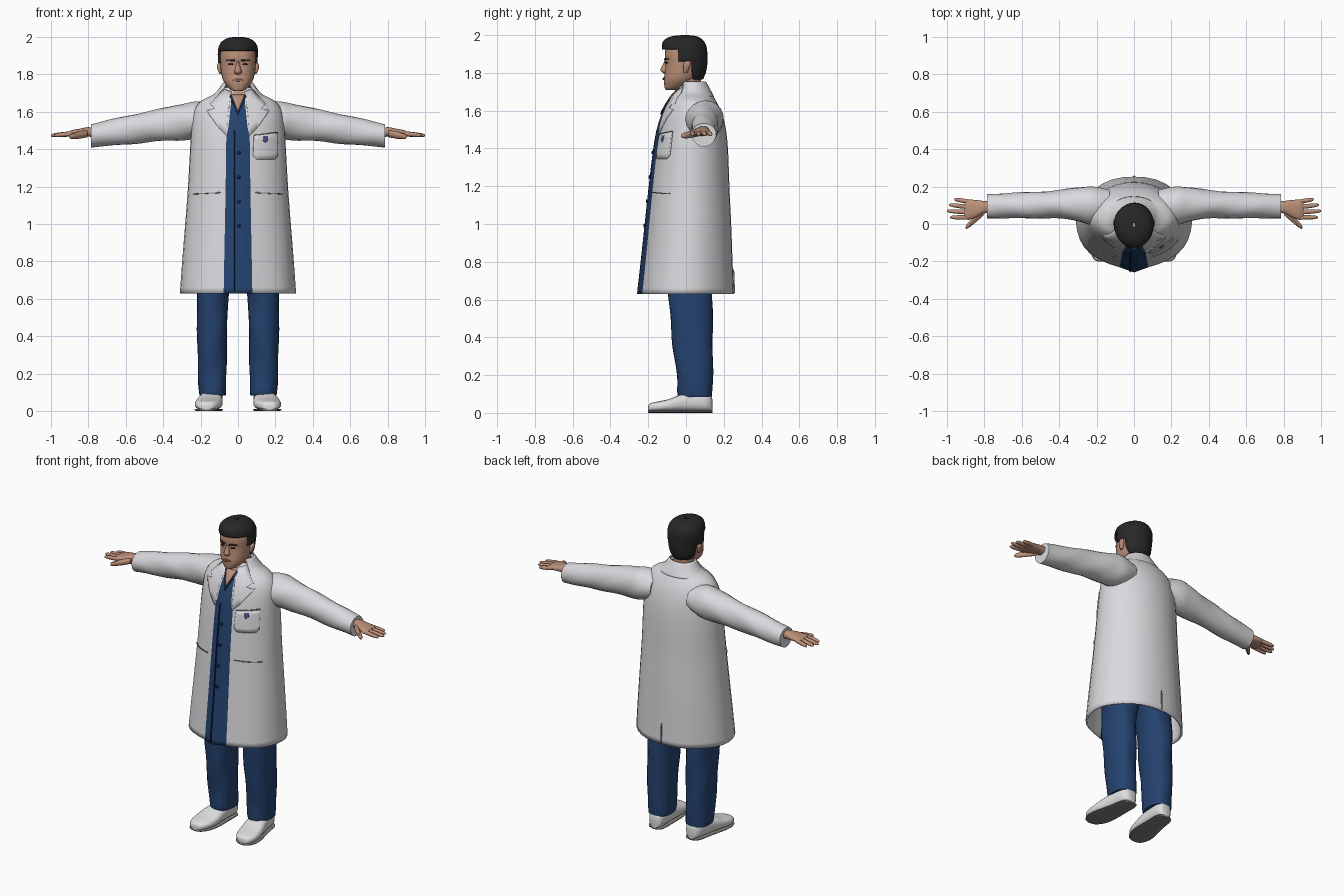
import bpy, bmesh
from math import sin, cos, pi, copysign
from mathutils import Vector
from mathutils.bvhtree import BVHTree

cube = bpy.data.objects.get("Cube")
if cube:
    bpy.data.objects.remove(cube)


def material(name, r, g, b):
    m = bpy.data.materials.new(name)
    m.use_nodes = True
    m.diffuse_color = (r, g, b, 1)
    node = m.node_tree.nodes["Principled BSDF"]
    node.inputs["Base Color"].default_value = (r, g, b, 1)
    node.inputs["Roughness"].default_value = 0.8
    return m


WHITE = material("coat white", 0.70, 0.69, 0.72)
BLUE = material("scrub blue", 0.018, 0.055, 0.16)
NAVY = material("dark navy", 0.008, 0.022, 0.07)
SKIN = material("skin", 0.50, 0.28, 0.19)
HAIR = material("black hair", 0.02, 0.02, 0.021)
SHOE = material("shoe white", 0.74, 0.74, 0.75)
SOLE = material("sole grey", 0.22, 0.21, 0.20)
SEAM = material("seam grey", 0.25, 0.25, 0.27)
LIP = material("lip", 0.36, 0.16, 0.11)
BADGE = material("badge blue", 0.07, 0.08, 0.22)


def smooth_rows(rows, k):
    """Catmull-Rom interpolation between profile rows."""
    out, n = [], len(rows) - 1
    for i in range(n):
        four = rows[max(i - 1, 0)], rows[i], rows[i + 1], rows[min(i + 2, n)]
        for j in range(k):
            t = j / k
            out.append([b + t * (c - a) / 2 + t * t * (a - 2.5 * b + 2 * c - d / 2)
                        + t ** 3 * (1.5 * (b - c) + (d - a) / 2)
                        for a, b, c, d in zip(*four)])
    return out + [list(rows[-1])]


def ring(center, u, v, n=20, p=1.0, folds=0.0, phase=0.0):
    """Oval cross-section, squarer for small p."""
    pts = []
    for i in range(n):
        a = 2 * pi * i / n
        r = 1 + folds * sin(3 * a + phase)
        s, c = sin(a), cos(a)
        pts.append(Vector(center) + r * (Vector(u) * copysign(abs(s) ** p, s)
                                         - Vector(v) * copysign(abs(c) ** p, c)))
    return pts


def ring_x(row, **kw):
    x, y, z, ry, rz = row
    return ring((x, y, z), (0, ry, 0), (0, 0, rz), **kw)


def ring_z(row, **kw):
    z, cx, hx, yf, yb = row
    return ring((cx, (yf + yb) / 2, z), (hx, 0, 0), (0, (yb - yf) / 2, 0), **kw)


def finish(bm, name, mats, mirror, solid, offset):
    mesh = bpy.data.meshes.new(name)
    bm.to_mesh(mesh)
    bm.free()
    for m in mats:
        mesh.materials.append(m)
    mesh.shade_smooth()
    mesh.set_sharp_from_angle(angle=0.75)
    ob = bpy.data.objects.new(name, mesh)
    bpy.context.scene.collection.objects.link(ob)
    if mirror:
        ob.modifiers.new("mirror", 'MIRROR').use_clip = False
    if solid:
        mod = ob.modifiers.new("thickness", 'SOLIDIFY')
        mod.thickness, mod.offset = solid, offset


def loft(name, rings, mats, rule=None, caps=True, mirror=False, solid=0):
    """Skin over rings; rule(column, center) gives a material or None for a hole."""
    bm = bmesh.new()
    vs = [[bm.verts.new(p) for p in r] for r in rings]
    n = len(vs[0])
    for lo, hi in zip(vs, vs[1:]):
        for i in range(n):
            quad = [lo[i], lo[(i + 1) % n], hi[(i + 1) % n], hi[i]]
            mid = sum((v.co for v in quad), Vector()) / 4
            index = rule(i, mid) if rule else 0
            if index is not None:
                bm.faces.new(quad).material_index = index
    if caps:
        bm.faces.new(vs[0])
        bm.faces.new(vs[-1])
    bmesh.ops.delete(bm, geom=[v for v in bm.verts if not v.link_faces], context='VERTS')
    bmesh.ops.recalc_face_normals(bm, faces=bm.faces)
    tree = BVHTree.FromBMesh(bm)
    finish(bm, name, mats, mirror, solid, -1)
    return tree


def patch(name, tree, outline, mat, mirror=False, side=1, cuts=4, thick=0.008):
    """Thin plate with an x/z outline laid on a surface."""
    bm = bmesh.new()
    bm.faces.new([bm.verts.new((x, 0, z)) for x, z in outline])
    bmesh.ops.triangulate(bm, faces=bm.faces[:])
    bmesh.ops.subdivide_edges(bm, edges=bm.edges[:], cuts=cuts, use_grid_fill=True)
    for v in bm.verts:
        hit = tree.ray_cast(Vector((v.co.x, -2 * side, v.co.z)), Vector((0, side, 0)))[0]
        if hit is None:
            hit = tree.find_nearest(Vector((v.co.x, -0.1 * side, v.co.z)))[0]
        v.co = hit - Vector((0, 0.003 * side, 0))
    finish(bm, name, [mat], mirror, thick, 0)


def box(x0, x1, z0, z1):
    return [(x0, z0), (x1, z0), (x1, z1), (x0, z1)]


def disc(cx, cz, rx, rz):
    return [(cx + rx * cos(i * pi / 5), cz + rz * sin(i * pi / 5)) for i in range(10)]


# Coat body: the two front columns form the blue placket
angles = [-0.25, 0] + [0.25 + i * (2 * pi - 0.5) / 30 for i in range(30)]


def coat_ring(row):
    z, hx, yf, yb = row
    mid, half = (yf + yb) / 2, (yb - yf) / 2
    pts = []
    for a in angles:
        ridge = 0.07 * max(0, 1 - abs(a) / 0.25)
        fold = 1 + 0.012 * cos(7 * a) * max(0, 1.3 - z)
        y = cos(a) * (0.93 if cos(a) > 0 else 1) * fold + ridge
        pts.append(Vector((hx * sin(a) * fold, mid - half * y, z)))
    return pts


coat_rows = [(0.63, 0.31, -0.257, 0.255), (0.8, 0.298, -0.238, 0.248), (1.0, 0.282, -0.217, 0.24),
             (1.2, 0.267, -0.196, 0.23), (1.4, 0.256, -0.172, 0.222), (1.52, 0.248, -0.15, 0.208),
             (1.6, 0.236, -0.122, 0.185), (1.655, 0.2, -0.092, 0.157), (1.69, 0.135, -0.068, 0.135),
             (1.73, 0.085, -0.045, 0.112)]
coat = loft("coat_body", [coat_ring(r) for r in smooth_rows(coat_rows, 4)], [WHITE, BLUE, SKIN],
            lambda i, c: 0 if i > 1 else (2 if c.z > 1.685 else 1), caps=False, solid=0.012)

# Collar standing round the back of the neck
collar_rows = [(1.675, 0, 0.15, -0.07, 0.148), (1.71, 0, 0.112, -0.055, 0.13), (1.755, 0, 0.08, -0.035, 0.105)]
loft("collar", [ring_z(r, n=28) for r in smooth_rows(collar_rows, 3)], [WHITE],
     lambda i, c: 0 if c.y > -0.02 else None, caps=False, solid=0.008)

# Lapels, neckline, placket details and pockets
patch("lapels", coat, [(0.035, 1.705), (0.075, 1.72), (0.15, 1.64), (0.122, 1.615), (0.168, 1.605),
                       (0.1, 1.51), (0.06, 1.47), (0.055, 1.6)], WHITE, mirror=True, thick=0.009)
patch("neck_opening", coat, [(-0.04, 1.69), (0, 1.6), (0.04, 1.69)], SKIN)
patch("neckline_band", coat, [(0.036, 1.69), (0.048, 1.69), (0, 1.58), (0, 1.6)], NAVY, mirror=True, thick=0.009)
patch("placket_seam", coat, box(-0.022, -0.017, 0.64, 1.5), NAVY, cuts=12)
for i in range(4):
    patch(f"button_{i + 1}", coat, disc(0.005, 1.38 - 0.13 * i, 0.009, 0.009), NAVY, cuts=1)
patch("chest_pocket", coat, [(0.08, 1.365), (0.1, 1.345), (0.195, 1.345), (0.212, 1.365), (0.208, 1.49),
                             (0.085, 1.475)], WHITE)
patch("chest_pocket_edge", coat, [(0.085, 1.472), (0.208, 1.487), (0.208, 1.492), (0.085, 1.477)], SEAM,
      thick=0.0095)
patch("pocket_badge", coat, [(0.132, 1.468), (0.132, 1.445), (0.145, 1.43), (0.158, 1.445), (0.158, 1.468)],
      BADGE, thick=0.0099)
patch("hip_pocket_slits", coat, [(0.095, 1.165), (0.235, 1.158), (0.235, 1.163), (0.095, 1.17)], SEAM,
      mirror=True, cuts=6)
patch("back_vent", coat, box(-0.002, 0.002, 0.635, 0.76), SEAM, side=-1)

# Sleeves with soft folds
sleeve_rows = [(0.13, 0.1, 1.56, 0.08, 0.075), (0.22, 0.1, 1.555, 0.102, 0.098), (0.3, 0.105, 1.545, 0.09, 0.097),
               (0.42, 0.105, 1.528, 0.074, 0.086), (0.55, 0.1, 1.508, 0.071, 0.079),
               (0.68, 0.098, 1.488, 0.067, 0.07), (0.785, 0.095, 1.472, 0.065, 0.062)]
loft("sleeves", [ring_x(r, folds=0.025, phase=26 * r[0]) for r in smooth_rows(sleeve_rows, 5)],
     [WHITE], mirror=True)

# Hands
palm_rows = [(0.74, 0.09, 1.485, 0.03, 0.025), (0.8, 0.09, 1.492, 0.033, 0.025), (0.84, 0.082, 1.489, 0.046, 0.021),
             (0.885, 0.076, 1.485, 0.054, 0.017), (0.905, 0.076, 1.483, 0.046, 0.01)]
loft("palms", [ring_x(r, n=16, p=0.85) for r in smooth_rows(palm_rows, 3)], [SKIN], mirror=True)


def finger(name, a, b, r):
    a, b = Vector(a), Vector(b)
    rows = [(*a.lerp(b, t), r * s, r * s) for t, s in ((0, 1), (0.5, 1), (0.85, 0.8), (0.97, 0.5), (1, 0.1))]
    loft(name, [ring_x(q, n=10) for q in smooth_rows(rows, 2)], [SKIN], mirror=True)


for name, y0, x1, y1 in (("little", 0.118, 0.96, 0.132), ("ring", 0.09, 0.988, 0.102),
                         ("middle", 0.062, 1.0, 0.07), ("index", 0.035, 0.982, 0.036)):
    finger(name + "_fingers", (0.875, y0, 1.484), (x1, y1, 1.473), 0.0125)
finger("thumbs", (0.805, 0.062, 1.482), (0.9, -0.02, 1.466), 0.019)

# Trousers
leg_rows = [(0.085, 0.135, 0.07, -0.04, 0.138), (0.11, 0.135, 0.073, -0.045, 0.14), (0.2, 0.138, 0.076, -0.05, 0.142),
            (0.4, 0.138, 0.08, -0.075, 0.142), (0.62, 0.135, 0.085, -0.092, 0.14), (0.8, 0.11, 0.11, -0.1, 0.14),
            (0.95, 0.1, 0.115, -0.1, 0.14)]
loft("trouser_legs", [ring_z(r, n=24, p=0.85, folds=0.025, phase=22 * r[0]) for r in smooth_rows(leg_rows, 6)],
     [BLUE], mirror=True)


# Shoes: rows are y, centre x, half width, height
def shoe_ring(row, low, high, grow):
    y, cx, hx, h = row
    z0, z1 = low, high or h
    return ring((cx, y, (z0 + z1) / 2), (hx + grow, 0, 0), (0, 0, (z1 - z0) / 2), n=18, p=0.7)


shoe_rows = smooth_rows([(-0.2, 0.17, 0.018, 0.035), (-0.19, 0.168, 0.043, 0.05), (-0.15, 0.163, 0.066, 0.06),
                         (-0.09, 0.156, 0.072, 0.073), (-0.03, 0.148, 0.066, 0.096), (0.04, 0.14, 0.058, 0.11),
                         (0.1, 0.135, 0.053, 0.11), (0.13, 0.132, 0.04, 0.1), (0.14, 0.132, 0.02, 0.07)], 3)
loft("shoes", [shoe_ring(r, 0.008, None, 0) for r in shoe_rows], [SHOE], mirror=True)
loft("soles", [shoe_ring(r, 0, 0.014, 0.003) for r in shoe_rows], [SOLE], mirror=True)

# Neck and head
neck_rows = [(1.6, 0, 0.075, -0.05, 0.09), (1.68, 0, 0.065, -0.048, 0.08), (1.8, 0, 0.066, -0.045, 0.08)]
loft("neck", [ring_z(r) for r in smooth_rows(neck_rows, 3)], [SKIN])
head_rows = [(1.71, 0, 0.024, -0.107, -0.06), (1.722, 0, 0.045, -0.113, -0.01), (1.76, 0, 0.076, -0.117, 0.05),
             (1.8, 0, 0.089, -0.113, 0.085), (1.85, 0, 0.095, -0.109, 0.098), (1.9, 0, 0.097, -0.112, 0.1),
             (1.95, 0, 0.088, -0.1, 0.092), (1.98, 0, 0.055, -0.065, 0.055)]
head = loft("head", [ring_z(r, n=28, p=0.92) for r in smooth_rows(head_rows, 4)], [SKIN])
nose_rows = [(1.798, 0, 0.012, -0.118, -0.08), (1.808, 0, 0.021, -0.133, -0.08), (1.82, 0, 0.018, -0.136, -0.08),
             (1.845, 0, 0.012, -0.122, -0.08), (1.87, 0, 0.01, -0.112, -0.08)]
loft("nose", [ring_z(r, n=12) for r in smooth_rows(nose_rows, 2)], [SKIN])
ear_rows = [(1.8, 0.092, 0.005, -0.012, 0.008), (1.815, 0.096, 0.01, -0.014, 0.014),
            (1.845, 0.1, 0.013, -0.014, 0.024), (1.862, 0.098, 0.006, -0.004, 0.02)]
loft("ears", [ring_z(r, n=12) for r in smooth_rows(ear_rows, 3)], [SKIN], mirror=True)

# Face details
patch("eyebrows", head, [(0.016, 1.868), (0.062, 1.872), (0.058, 1.879), (0.016, 1.877)], HAIR, mirror=True)
patch("eyes", head, disc(0.038, 1.853, 0.014, 0.004), HAIR, mirror=True, cuts=1, thick=0.007)
patch("mouth", head, disc(0, 1.768, 0.028, 0.006), LIP, cuts=2)

# Hair: a cap cut back along the hairline
hair_rows = [(1.765, 0, 0.07, -0.06, 0.09), (1.8, 0, 0.094, -0.1, 0.104), (1.85, 0, 0.103, -0.117, 0.112),
             (1.9, 0, 0.107, -0.122, 0.114), (1.94, 0, 0.105, -0.126, 0.11), (1.972, 0, 0.09, -0.117, 0.092),
             (1.993, 0, 0.055, -0.08, 0.06), (2.0, 0, 0.01, -0.02, 0.01)]


def hairline(i, c):
    line = 0 if c.y > 0.04 else (1.86 if c.y > -0.045 else 1.922)
    return 0 if c.z > line else None


loft("hair", [ring_z(r, n=40, folds=0.012, phase=30 * r[0]) for r in smooth_rows(hair_rows, 5)],
     [HAIR], hairline, caps=False, solid=0.014)
